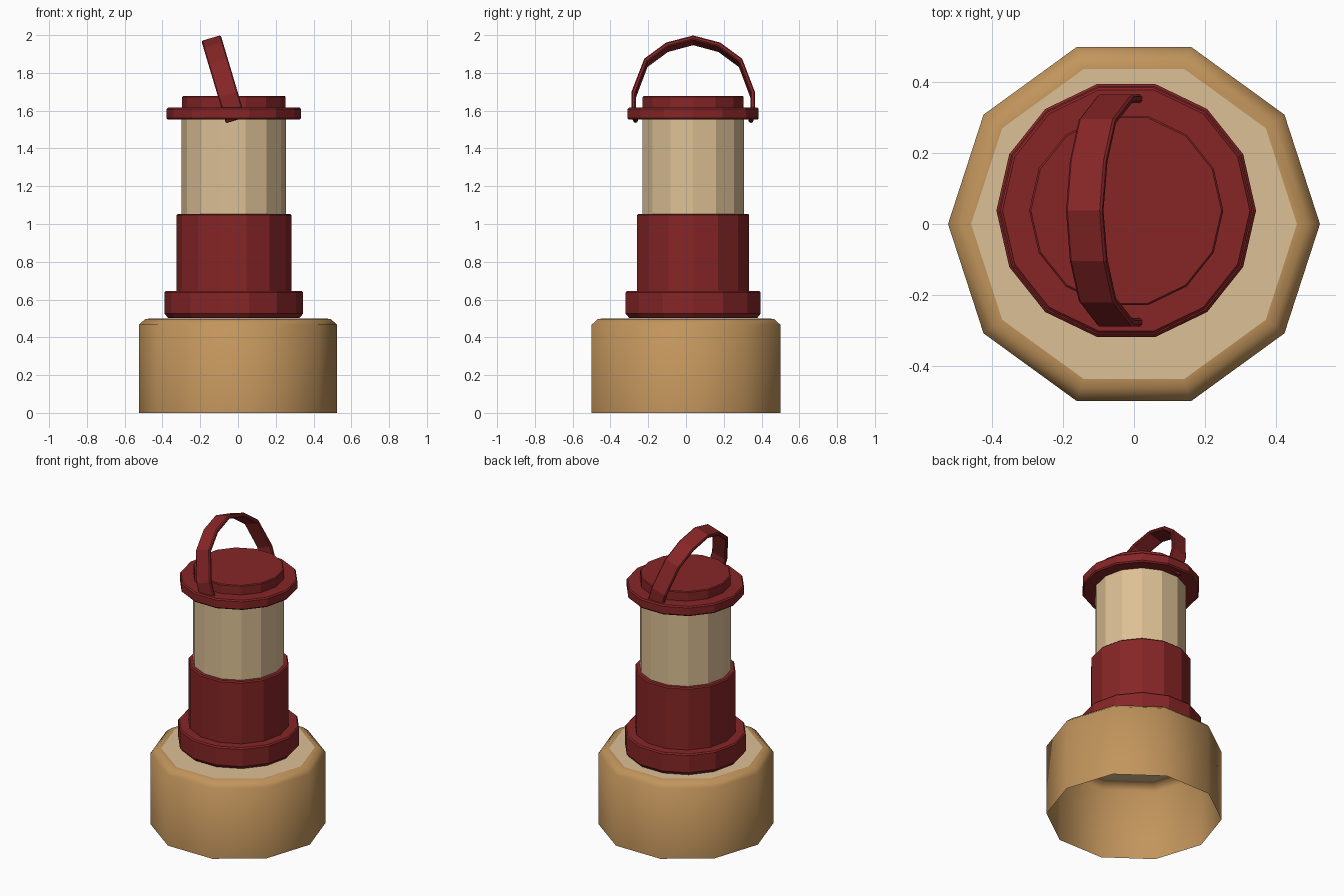
import bpy, bmesh, math
from mathutils import Vector

if "Cube" in bpy.data.objects:
    bpy.data.objects.remove(bpy.data.objects["Cube"])


def material(name, rgb):
    m = bpy.data.materials.new(name)
    m.diffuse_color = (*rgb, 1)
    m.use_nodes = True
    m.node_tree.nodes["Principled BSDF"].inputs["Base Color"].default_value = m.diffuse_color
    return m


RED = material("dark_red", (0.24, 0.0185, 0.0195))
TAN = material("light_tan", (0.72, 0.53, 0.30))
WOOD = material("wood_brown", (0.54, 0.30, 0.107))
CX, CY = -0.022, 0.038   # lantern axis


def finish(bm, name, *mats):
    me = bpy.data.meshes.new(name)
    bm.to_mesh(me)
    bm.free()
    for m in mats:
        me.materials.append(m)
    ob = bpy.data.objects.new(name, me)
    bpy.context.collection.objects.link(ob)
    return ob


def lathe(profile, sides, cx=0, cy=0, bottom=True):
    """Turn (radius, height) points around a vertical axis and cap the ends."""
    bm = bmesh.new()
    rings = []
    for r, z in profile:
        rings.append([bm.verts.new((cx + r * math.cos(math.tau * i / sides),
                                    cy + r * math.sin(math.tau * i / sides), z))
                      for i in range(sides)])
    for a, b in zip(rings, rings[1:]):
        for i in range(sides):
            j = (i + 1) % sides
            bm.faces.new((a[i], a[j], b[j], b[i]))
    bm.faces.new(rings[-1])
    if bottom:
        bm.faces.new(rings[0][::-1])
    return bm


# Stump: open underneath, smooth bark, flat light top
bm = lathe([(0.525, 0), (0.525, 0.467), (0.49, 0.497), (0.46, 0.5)], 10, bottom=False)
for f in bm.faces:
    is_top = len(f.verts) == 10
    f.material_index = 1 if is_top else 0
    f.smooth = not is_top
finish(bm, "stump", WOOD, TAN)

# Lantern body, stacked from 14-sided turned parts
parts = {
    "base_ring": (RED, [(0.348, 0.503), (0.3665, 0.525), (0.3665, 0.638), (0.359, 0.646)]),
    "fuel_tank": (RED, [(0.304, 0.64), (0.304, 1.047), (0.297, 1.054)]),
    "lamp_glass": (TAN, [(0.276, 1.04), (0.276, 1.56)]),
    "cap_rim": (RED, [(0.349, 1.552), (0.356, 1.56), (0.356, 1.608), (0.349, 1.616)]),
    "cap_top": (RED, [(0.274, 1.61), (0.274, 1.672), (0.269, 1.677)]),
}
for name, (mat, profile) in parts.items():
    finish(lathe(profile, 14, CX, CY), name, mat)

# Carry handle: a flat strip bent into an arch and leaned to the left
half = [(0.327, 0.0), (0.327, 0.11), (0.259, 0.294), (0.143, 0.383)]
inner_half = [(0.304, 0.0), (0.304, 0.104), (0.242, 0.276), (0.134, 0.359)]
foot, inner_foot = (0.312, -0.035), (0.29, -0.025)


def arch(end, pts, top):
    right = [end] + pts
    return right + [(0, top)] + [(-y, s) for y, s in reversed(right)]


outer = arch(foot, half, 0.422)
inner = arch(inner_foot, inner_half, 0.397)
tilt = math.radians(16.6)
up = Vector((-math.sin(tilt), 0, math.cos(tilt)))
side = Vector((math.cos(tilt), 0, math.sin(tilt)))
origin = Vector((CX, CY, 1.58))
bm = bmesh.new()
sections = []
for (yo, so), (yi, si) in zip(outer, inner):
    ring = []
    for y, s, w in ((yo, so, -1), (yo, so, 1), (yi, si, 1), (yi, si, -1)):
        ring.append(bm.verts.new(origin + Vector((0, y, 0)) + up * s + side * w * 0.0535))
    sections.append(ring)
for a, b in zip(sections, sections[1:]):
    for i in range(4):
        j = (i + 1) % 4
        bm.faces.new((a[i], a[j], b[j], b[i]))
bm.faces.new(sections[0])
bm.faces.new(sections[-1])
bmesh.ops.recalc_face_normals(bm, faces=bm.faces)
handle = finish(bm, "carry_handle", RED)
bevel = handle.modifiers.new("edge_bevel", 'BEVEL')
bevel.width = 0.006
bevel.segments = 1
bevel.limit_method = 'ANGLE'
bevel.angle_limit = math.radians(60)
